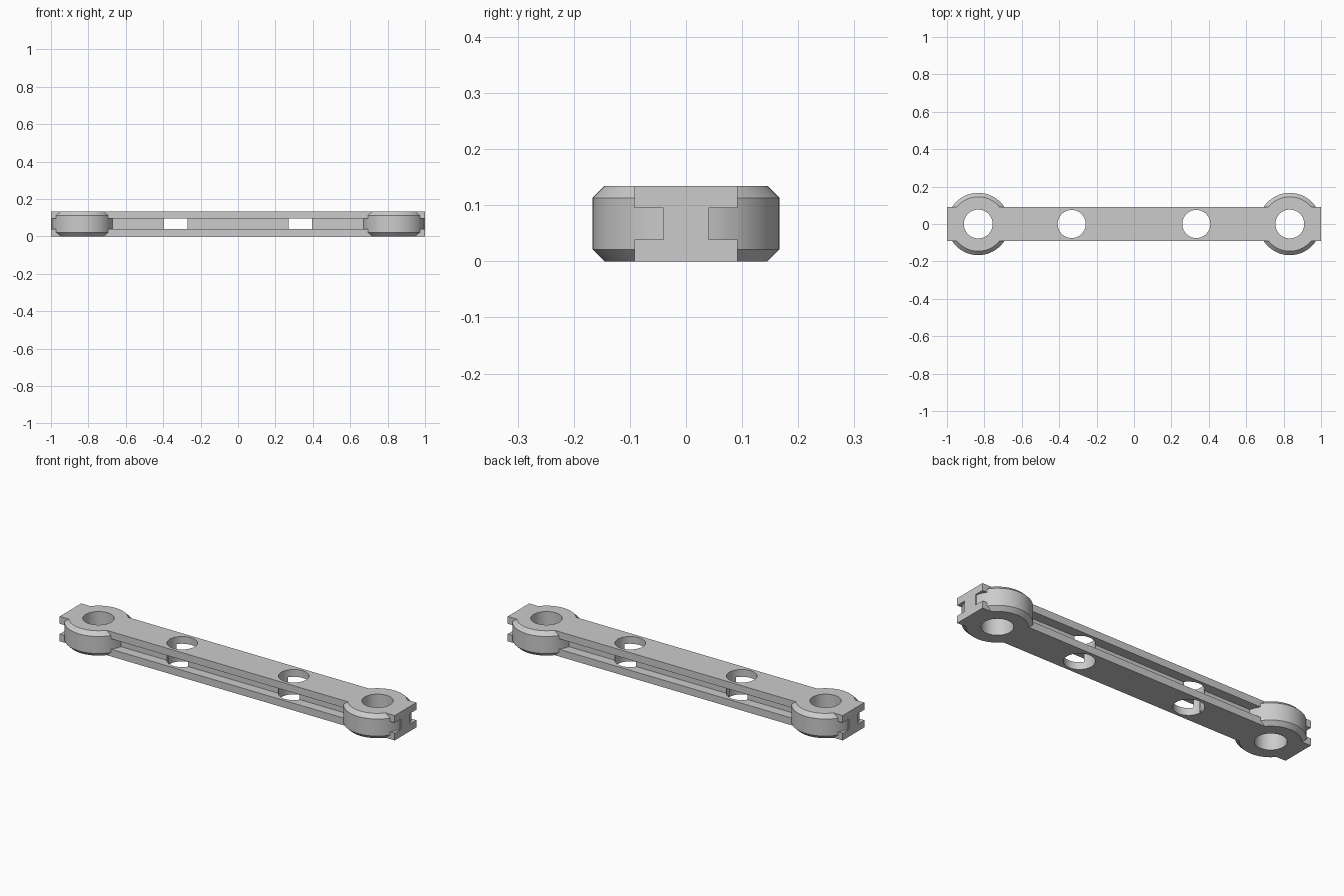
import bpy
import bmesh
import math

cube = bpy.data.objects.get("Cube")
if cube:
    bpy.data.objects.remove(cube, do_unlink=True)

HEIGHT = 0.134
BEAM_HALF = 0.092      # half width of the flanges
WEB_HALF = 0.04        # half width of the web
FLANGE = 0.039
HUB_X, HUB_R, CHAMFER = 0.833, 0.1665, 0.021
HOLE_X, HOLE_R, BORE_R = 0.333, 0.075, 0.077

grey = bpy.data.materials.new("light grey")
grey.use_nodes = True
colour = (0.6, 0.6, 0.6, 1)
grey.diffuse_color = colour
grey.node_tree.nodes["Principled BSDF"].inputs["Base Color"].default_value = colour


def make_object(name, bm):
    bmesh.ops.recalc_face_normals(bm, faces=bm.faces)
    mesh = bpy.data.meshes.new(name)
    bm.to_mesh(mesh)
    bm.free()
    mesh.materials.append(grey)
    obj = bpy.data.objects.new(name, mesh)
    bpy.context.collection.objects.link(obj)
    return obj


def extrude_profile(name, points, depth):
    bm = bmesh.new()
    face = bm.faces.new([bm.verts.new(p) for p in points])
    result = bmesh.ops.extrude_face_region(bm, geom=[face])
    moved = [v for v in result["geom"] if isinstance(v, bmesh.types.BMVert)]
    bmesh.ops.translate(bm, verts=moved, vec=depth)
    return make_object(name, bm)


def stacked_rings(name, x, rings, sides=64):
    """Closed round solid from (radius, height) rings."""
    bm = bmesh.new()
    loops = []
    for radius, z in rings:
        angles = [2 * math.pi * i / sides for i in range(sides)]
        loops.append([bm.verts.new((x + radius * math.cos(a), radius * math.sin(a), z))
                      for a in angles])
    for low, high in zip(loops, loops[1:]):
        for i in range(sides):
            j = (i + 1) % sides
            bm.faces.new((low[i], low[j], high[j], high[i]))
    bm.faces.new(loops[0])
    bm.faces.new(loops[-1])
    return make_object(name, bm)


def combine(target, tool, operation):
    mod = target.modifiers.new(tool.name, 'BOOLEAN')
    mod.operation = operation
    mod.solver = 'EXACT'
    mod.object = tool
    bpy.context.view_layer.objects.active = target
    bpy.ops.object.modifier_apply(modifier=mod.name)
    bpy.data.objects.remove(tool, do_unlink=True)


# Beam with a channel along each side
right_half = [(BEAM_HALF, 0), (BEAM_HALF, FLANGE), (WEB_HALF, FLANGE),
              (WEB_HALF, HEIGHT - FLANGE), (BEAM_HALF, HEIGHT - FLANGE), (BEAM_HALF, HEIGHT)]
section = right_half + [(-y, z) for y, z in reversed(right_half)]
link = extrude_profile("link_arm", [(-1, y, z) for y, z in section], (2, 0, 0))

# Chamfered round hubs at both ends
for side in (-1, 1):
    hub = stacked_rings("hub", side * HUB_X, [
        (HUB_R - CHAMFER, 0), (HUB_R, CHAMFER),
        (HUB_R, HEIGHT - CHAMFER), (HUB_R - CHAMFER, HEIGHT)])
    combine(link, hub, 'UNION')

# Through holes in the hubs and the beam
for side in (-1, 1):
    for x, radius in ((HUB_X, BORE_R), (HOLE_X, HOLE_R)):
        cutter = stacked_rings("hole_cutter", side * x, [(radius, -0.1), (radius, HEIGHT + 0.1)])
        cutter.hide_render = True
        combine(link, cutter, 'DIFFERENCE')

# Smooth round walls, crisp edges
bpy.ops.object.select_all(action='DESELECT')
link.select_set(True)
bpy.context.view_layer.objects.active = link
bpy.ops.object.shade_smooth_by_angle(angle=math.radians(30))
